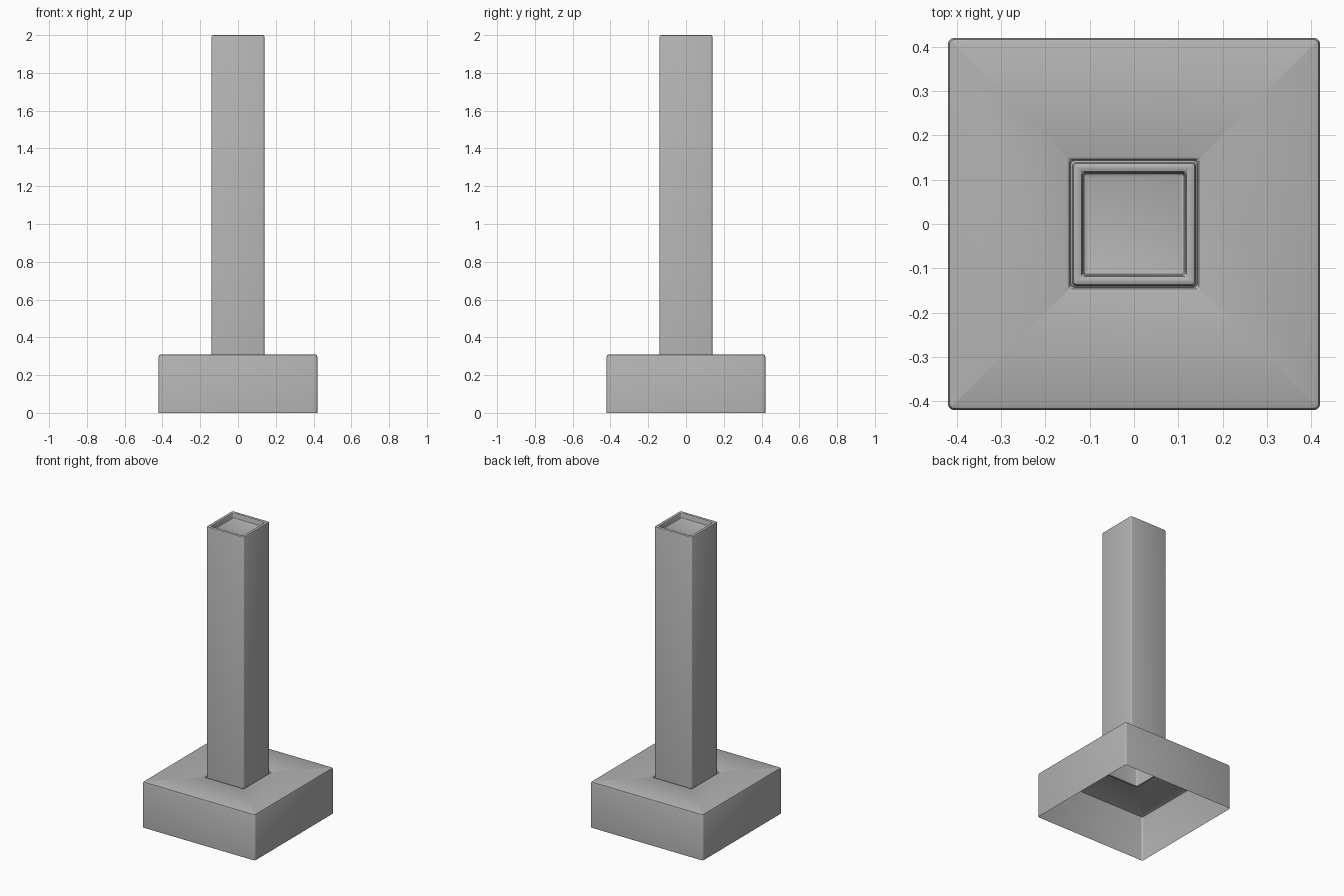
import bpy, bmesh
from math import cos, sin, pi

cube = bpy.data.objects.get("Cube")
if cube:
    bpy.data.objects.remove(cube, do_unlink=True)

grey = bpy.data.materials.new("stone grey")
grey.use_nodes = True
colour = (0.45, 0.45, 0.45, 1)
grey.diffuse_color = colour
grey.node_tree.nodes["Principled BSDF"].inputs["Base Color"].default_value = colour

SEGMENTS = 3  # facets on each rounded corner


def square_ring(bm, half, radius, z):
    """Square loop of vertices with rounded corners."""
    ring = []
    for corner in range(4):
        mid = pi / 4 + corner * pi / 2
        sx = 1 if cos(mid) > 0 else -1
        sy = 1 if sin(mid) > 0 else -1
        for i in range(SEGMENTS + 1):
            a = (corner + i / SEGMENTS) * pi / 2
            x = sx * (half - radius) + radius * cos(a)
            y = sy * (half - radius) + radius * sin(a)
            ring.append(bm.verts.new((x, y, z)))
    return ring


def square_shell(name, profile, capped=False):
    """Skin a list of (half width, corner radius, height) loops."""
    bm = bmesh.new()
    rings = [square_ring(bm, *p) for p in profile]
    for low, high in zip(rings, rings[1:]):
        for i in range(len(low)):
            j = (i + 1) % len(low)
            bm.faces.new((low[i], low[j], high[j], high[i]))
    if capped:
        bm.faces.new(rings[-1])
    mesh = bpy.data.meshes.new(name)
    bm.to_mesh(mesh)
    bm.free()
    mesh.materials.append(grey)
    obj = bpy.data.objects.new(name, mesh)
    bpy.context.collection.objects.link(obj)
    bpy.ops.object.select_all(action="DESELECT")
    obj.select_set(True)
    bpy.context.view_layer.objects.active = obj
    bpy.ops.object.shade_smooth_by_angle(angle=pi / 5)
    return obj


# Hollow plinth, open underneath, with a shallow groove around the post hole
square_shell("base", [
    (0.42, 0.012, 0), (0.42, 0.012, 0.298), (0.4165, 0.01, 0.3065),
    (0.408, 0.002, 0.31), (0.153, 0.001, 0.31), (0.147, 0.004, 0.307),
    (0.143, 0.008, 0.298)])

# Hollow post rising from the groove, with a rounded rim and recessed top
square_shell("post", [
    (0.143, 0.008, 0.298), (0.14, 0.01, 0.302), (0.14, 0.01, 1.99),
    (0.137, 0.008, 1.997), (0.13, 0.002, 2), (0.126, 0.001, 2),
    (0.119, 0.004, 1.997), (0.116, 0.008, 1.99), (0.116, 0.008, 1.975),
    (0.113, 0.006, 1.967), (0.106, 0.002, 1.964)], capped=True)
